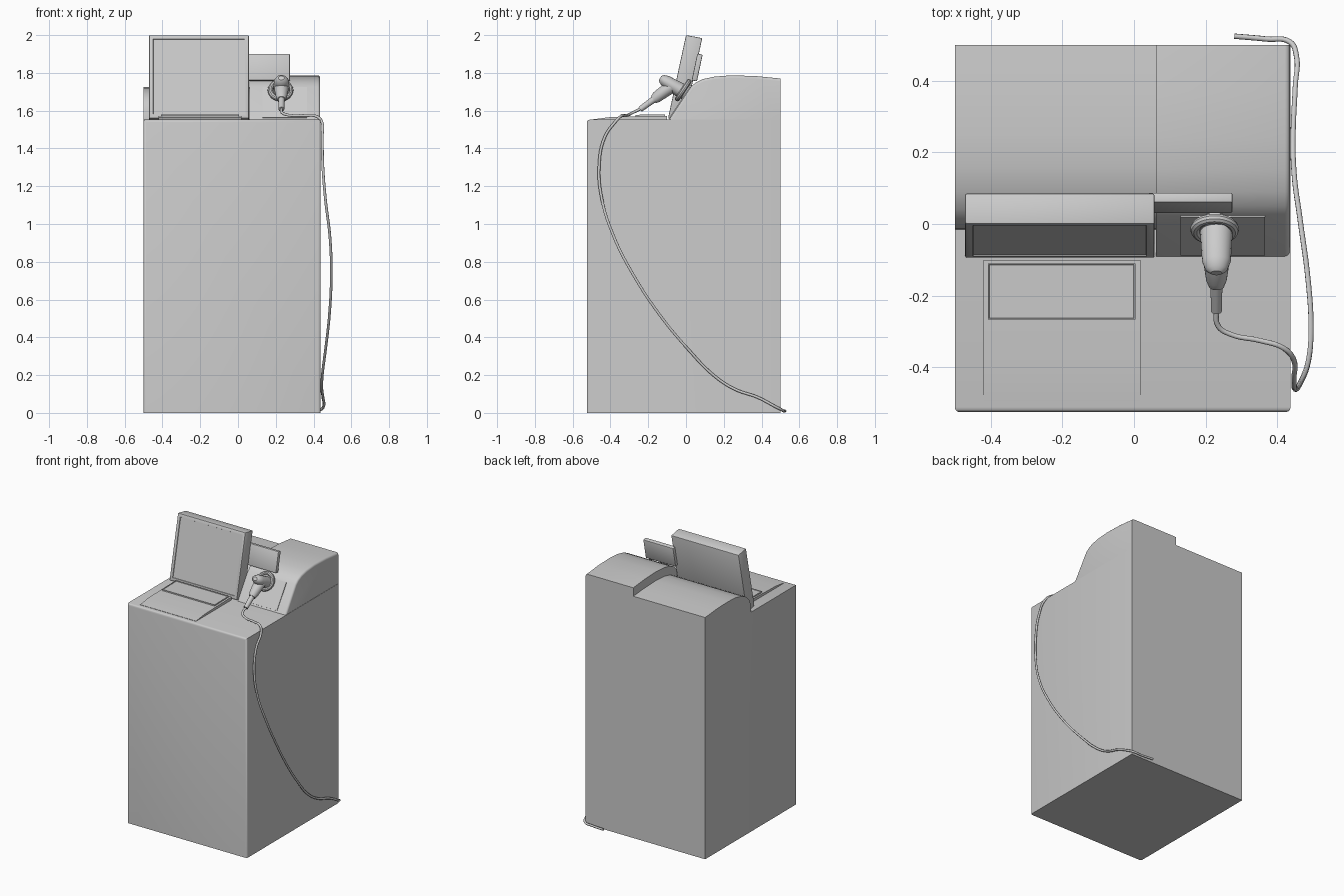
import bpy, bmesh, math
from mathutils import Vector

if "Cube" in bpy.data.objects:
    bpy.data.objects.remove(bpy.data.objects["Cube"])

grey = bpy.data.materials.new("light_grey")
grey.diffuse_color = (0.6, 0.6, 0.6, 1)
grey.use_nodes = True
grey.node_tree.nodes["Principled BSDF"].inputs["Base Color"].default_value = grey.diffuse_color


def finish(name, bm):
    """Turn a bmesh into a shaded object."""
    bmesh.ops.recalc_face_normals(bm, faces=bm.faces)
    me = bpy.data.meshes.new(name)
    bm.to_mesh(me)
    bm.free()
    ob = bpy.data.objects.new(name, me)
    bpy.context.collection.objects.link(ob)
    me.materials.append(grey)
    bpy.ops.object.select_all(action='DESELECT')
    ob.select_set(True)
    bpy.context.view_layer.objects.active = ob
    bpy.ops.object.shade_smooth_by_angle(angle=math.radians(35))
    return ob


def prism(profile, x0, x1):
    """Extrude a (y, z) profile from x0 to x1."""
    bm = bmesh.new()
    a, b = [[bm.verts.new((x, y, z)) for y, z in profile] for x in (x0, x1)]
    bm.faces.new(a)
    bm.faces.new(b[::-1])
    n = len(profile)
    for i in range(n):
        j = (i + 1) % n
        bm.faces.new((a[i], b[i], b[j], a[j]))
    bmesh.ops.recalc_face_normals(bm, faces=bm.faces)
    return bm


def bevel(bm, width, rule=lambda p, q: True, segments=3):
    edges = [e for e in bm.edges if rule(e.verts[0].co, e.verts[1].co)]
    bmesh.ops.bevel(bm, geom=edges, offset=width, segments=segments, profile=0.5, affect='EDGES')


def inset(bm, margin, depth, direction):
    """Inset the largest face looking along direction."""
    face = max((f for f in bm.faces if f.normal.dot(Vector(direction)) > 0.7), key=lambda f: f.calc_area())
    bmesh.ops.inset_individual(bm, faces=[face], thickness=margin, depth=0)
    bmesh.ops.inset_individual(bm, faces=[face], thickness=0.002, depth=depth)


def box(y0, y1, z0, z1):
    return [(y0, z0), (y1, z0), (y1, z1), (y0, z1)]


def loft(name, rings, x, sides=20):
    """Round body through (y, z, half width, half thickness) rings."""
    bm = bmesh.new()
    axis = Vector((0, rings[-1][0] - rings[0][0], rings[-1][1] - rings[0][1])).normalized()
    side = Vector((1, 0, 0))
    up = axis.cross(side)
    loops = []
    for y, z, rx, rt in rings:
        loops.append([bm.verts.new(Vector((x, y, z)) + side * rx * math.cos(t) + up * rt * math.sin(t))
                      for t in (2 * math.pi * k / sides for k in range(sides))])
    for a, b in zip(loops, loops[1:]):
        for k in range(sides):
            m = (k + 1) % sides
            bm.faces.new((a[k], a[m], b[m], b[k]))
    bm.faces.new(loops[0])
    bm.faces.new(loops[-1])
    return finish(name, bm)


# Cabinet with rounded front edges
bm = prism(box(-0.525, 0.5, 0, 1.552), -0.5, 0.437)
bevel(bm, 0.014, lambda p, q: p.y < -0.5 and q.y < -0.5 and p.z + q.z > 1)
finish("cabinet", bm)

# Low and high rear housings
low = [(0.5, 1.552), (-0.015, 1.552), (-0.012, 1.60), (0.005, 1.645), (0.04, 1.68), (0.09, 1.705),
       (0.16, 1.72), (0.25, 1.725), (0.38, 1.72), (0.5, 1.71)]
finish("low_housing", prism(low, -0.5, 0.062))
high = [(0.5, 1.552), (-0.09, 1.552), (0.025, 1.725), (0.05, 1.748), (0.09, 1.767), (0.15, 1.78),
        (0.24, 1.787), (0.37, 1.783), (0.5, 1.77)]
bm = prism(high, 0.062, 0.435)
bevel(bm, 0.014, lambda p, q: min(p.x, q.x) > 0.4 and p.z + q.z > 3.11 and min(p.y, q.y) < 0.49)
finish("high_housing", bm)

# Tilted touch screen with sunken display
bm = prism([(-0.095, 1.56), (0.0, 2.0), (0.086, 1.984), (-0.010, 1.542)], -0.471, 0.057)
bevel(bm, 0.005, segments=2)
inset(bm, 0.024, -0.004, (0, -1, 0))
finish("touch_screen", bm)

# Small customer display behind it
bm = prism([(0.03, 1.76), (0.06, 1.902), (0.088, 1.896), (0.058, 1.755)], 0.04, 0.275)
bevel(bm, 0.005, segments=2)
finish("small_display", bm)

# Wedge tray on the counter with a framed glass
bm = prism([(-0.495, 1.55), (-0.10, 1.55), (-0.10, 1.573), (-0.40, 1.566), (-0.495, 1.554)], -0.42, 0.018)
finish("counter_tray", bm)
bm = prism([(-0.267, 1.56), (-0.11, 1.56), (-0.11, 1.581), (-0.267, 1.578)], -0.408, 0.004)
inset(bm, 0.005, -0.003, (0, 0, 1))
finish("scan_glass", bm)

# Plate on the sloped face that carries the cradle
slope = Vector((0, 0.115, 0.173)).normalized()
out = Vector((0, -slope.z, slope.y))
foot = Vector((0, -0.09, 1.552))
ends = [foot + slope * 0.012, foot + slope * 0.205]
pts = [ends[0], ends[1], ends[1] + out * 0.005, ends[0] + out * 0.005]
finish("cradle_plate", prism([(p.y, p.z) for p in pts], 0.13, 0.365))

# Round cradle standing off the plate
centre = foot + slope * 0.172 + Vector((0.225, 0, 0))
turn = out.to_track_quat('Z', 'Y').to_euler()
bpy.ops.mesh.primitive_torus_add(major_radius=0.054, minor_radius=0.014, major_segments=32, minor_segments=10,
                                 location=centre + out * 0.024, rotation=turn)
ring = bpy.context.object
ring.name = "cradle_ring"
bpy.ops.mesh.primitive_cylinder_add(radius=0.045, depth=0.03, vertices=32,
                                    location=centre + out * 0.013, rotation=turn)
hub = bpy.context.object
hub.name = "cradle_hub"
for ob in (ring, hub):
    ob.data.materials.append(grey)
    bpy.context.view_layer.objects.active = ob
    bpy.ops.object.select_all(action='DESELECT')
    ob.select_set(True)
    bpy.ops.object.shade_smooth_by_angle(angle=math.radians(35))

# Hand scanner: head, grip and cord sleeve
loft("scanner_head", [(-0.137, 1.773, 0.016, 0.012), (-0.128, 1.768, 0.030, 0.024), (-0.105, 1.754, 0.040, 0.033),
                      (-0.06, 1.727, 0.043, 0.036), (-0.015, 1.70, 0.046, 0.040)], 0.23)
loft("scanner_grip", [(-0.065, 1.735, 0.040, 0.036), (-0.11, 1.705, 0.036, 0.033),
                      (-0.155, 1.672, 0.029, 0.030), (-0.172, 1.658, 0.022, 0.022)], 0.23)
loft("cord_sleeve", [(-0.16, 1.667, 0.017, 0.018), (-0.243, 1.607, 0.015, 0.015)], 0.23)

# Hanging cord over the counter edge and down to the back
path = [(0.23, -0.235, 1.612), (0.235, -0.285, 1.588), (0.27, -0.308, 1.576), (0.35, -0.325, 1.574),
        (0.415, -0.345, 1.570), (0.444, -0.375, 1.540), (0.446, -0.43, 1.46), (0.449, -0.46, 1.31),
        (0.463, -0.445, 1.13), (0.486, -0.385, 0.94), (0.494, -0.29, 0.75), (0.484, -0.14, 0.52),
        (0.463, 0.015, 0.333), (0.446, 0.15, 0.196), (0.444, 0.255, 0.127), (0.450, 0.385, 0.08),
        (0.453, 0.47, 0.035), (0.435, 0.508, 0.016), (0.37, 0.516, 0.010), (0.28, 0.524, 0.010)]
cu = bpy.data.curves.new("cord", 'CURVE')
cu.dimensions = '3D'
cu.bevel_depth = 0.0075
cu.bevel_resolution = 2
cu.resolution_u = 6
cu.use_fill_caps = True
sp = cu.splines.new('BEZIER')
sp.bezier_points.add(len(path) - 1)
for bp, co in zip(sp.bezier_points, path):
    bp.co = co
    bp.handle_left_type = bp.handle_right_type = 'AUTO'
cu.materials.append(grey)
bpy.context.collection.objects.link(bpy.data.objects.new("cord", cu))
